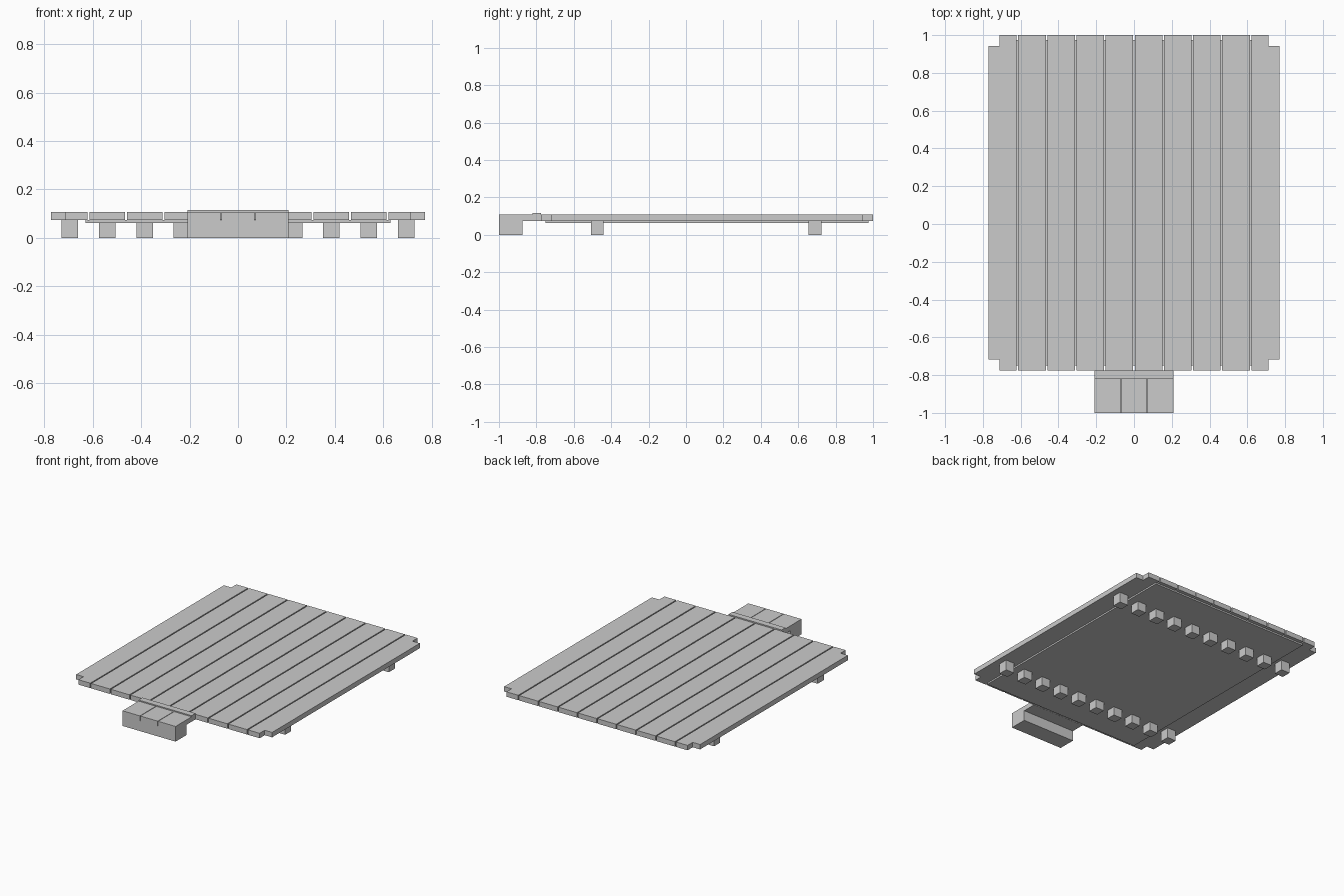
import bpy, bmesh

if "Cube" in bpy.data.objects:
    bpy.data.objects.remove(bpy.data.objects["Cube"])

grey = bpy.data.materials.new("grey_wood")
grey.diffuse_color = (0.6, 0.6, 0.6, 1)
grey.use_nodes = True
grey.node_tree.nodes["Principled BSDF"].inputs["Base Color"].default_value = grey.diffuse_color


def prism(name, outline, z0, z1):
    """Extrude an xy outline (counter-clockwise) from z0 to z1."""
    bm = bmesh.new()
    face = bm.faces.new([bm.verts.new((x, y, z0)) for x, y in outline])
    ext = bmesh.ops.extrude_face_region(bm, geom=[face])
    for v in ext["geom"]:
        if isinstance(v, bmesh.types.BMVert):
            v.co.z = z1
    bmesh.ops.recalc_face_normals(bm, faces=bm.faces)
    mesh = bpy.data.meshes.new(name)
    bm.to_mesh(mesh)
    bm.free()
    mesh.materials.append(grey)
    obj = bpy.data.objects.new(name, mesh)
    bpy.context.collection.objects.link(obj)
    return obj


def box(name, x0, x1, y0, y1, z0, z1):
    return prism(name, [(x0, y0), (x1, y0), (x1, y1), (x0, y1)], z0, z1)


PITCH, GAP = 0.1542, 0.008
FRONT, BACK = -0.775, 1.0
LOW, TOP = 0.073, 0.108

# Deck planks, the two outer ones notched at their outside corners
for i in range(1, 4 + 1):
    for s in (-1, 1):
        a, b = sorted((s * ((i - 1) * PITCH + GAP / 2), s * (i * PITCH - GAP / 2)))
        box("deck_plank", a, b, FRONT, BACK, LOW, TOP)
for s in (-1, 1):
    inner, notch, outer = s * (4 * PITCH + GAP / 2), s * 0.713, s * 0.771
    prism("outer_plank", [(inner, FRONT), (notch, FRONT), (notch, FRONT + 0.057),
                          (outer, FRONT + 0.057), (outer, BACK - 0.057),
                          (notch, BACK - 0.057), (notch, BACK), (inner, BACK)], LOW, TOP)

# Backing sheet under the planks
box("backing_sheet", -0.63, 0.63, -0.75, 0.975, 0.062, LOW)

# Two rows of feet
for y in (-0.475, 0.69):
    for i in range(10):
        x = (i - 4.5) * PITCH
        box("foot", x - 0.034, x + 0.034, y - 0.034, y + 0.034, 0, LOW)

# Front step: riser block, thin shelf, three boards and a raised lip
box("step_riser", -0.209, 0.209, -1.0, -0.875, 0, LOW)
box("step_shelf", -0.209, 0.209, -0.875, -0.82, LOW, LOW + 0.004)
for x0, x1 in ((-0.209, -0.072), (-0.068, 0.068), (0.072, 0.209)):
    box("step_board", x0, x1, -1.0, -0.82, LOW, TOP)
box("step_lip", -0.209, 0.209, -0.82, -0.776, LOW, 0.116)
